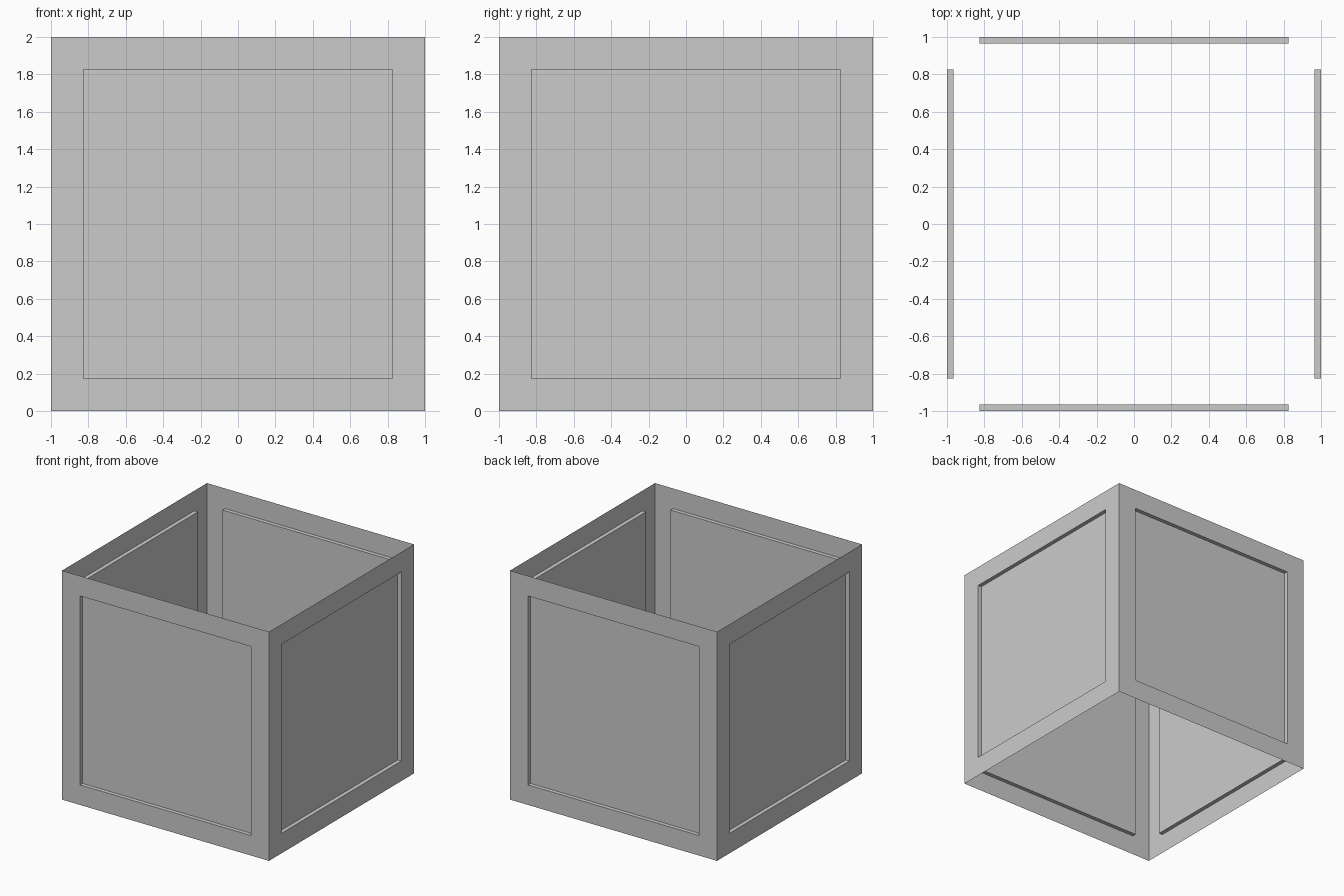
import bpy, bmesh
from mathutils import Matrix

if "Cube" in bpy.data.objects:
    bpy.data.objects.remove(bpy.data.objects["Cube"])

FRAME = 0.175   # border width around each panel
DEPTH = 0.035   # how far each panel is sunk

bm = bmesh.new()
# Open box: thin cube without top and bottom
bmesh.ops.create_cube(bm, size=2, matrix=Matrix.Translation((0, 0, 1)))
caps = [f for f in bm.faces if abs(f.normal.z) > 0.5]
bmesh.ops.delete(bm, geom=caps, context='FACES_ONLY')
panels = list(bm.faces)

# Flat border on each side, then straight-walled recess
bmesh.ops.inset_individual(bm, faces=panels, thickness=FRAME, use_even_offset=True)
for panel in panels:
    inward = -panel.normal.copy()
    ext = bmesh.ops.extrude_discrete_faces(bm, faces=[panel])
    bmesh.ops.translate(bm, verts=ext["faces"][0].verts, vec=inward * DEPTH)

mesh = bpy.data.meshes.new("panelled_box")
bm.to_mesh(mesh)
bm.free()
box = bpy.data.objects.new("panelled_box", mesh)
bpy.context.collection.objects.link(box)
